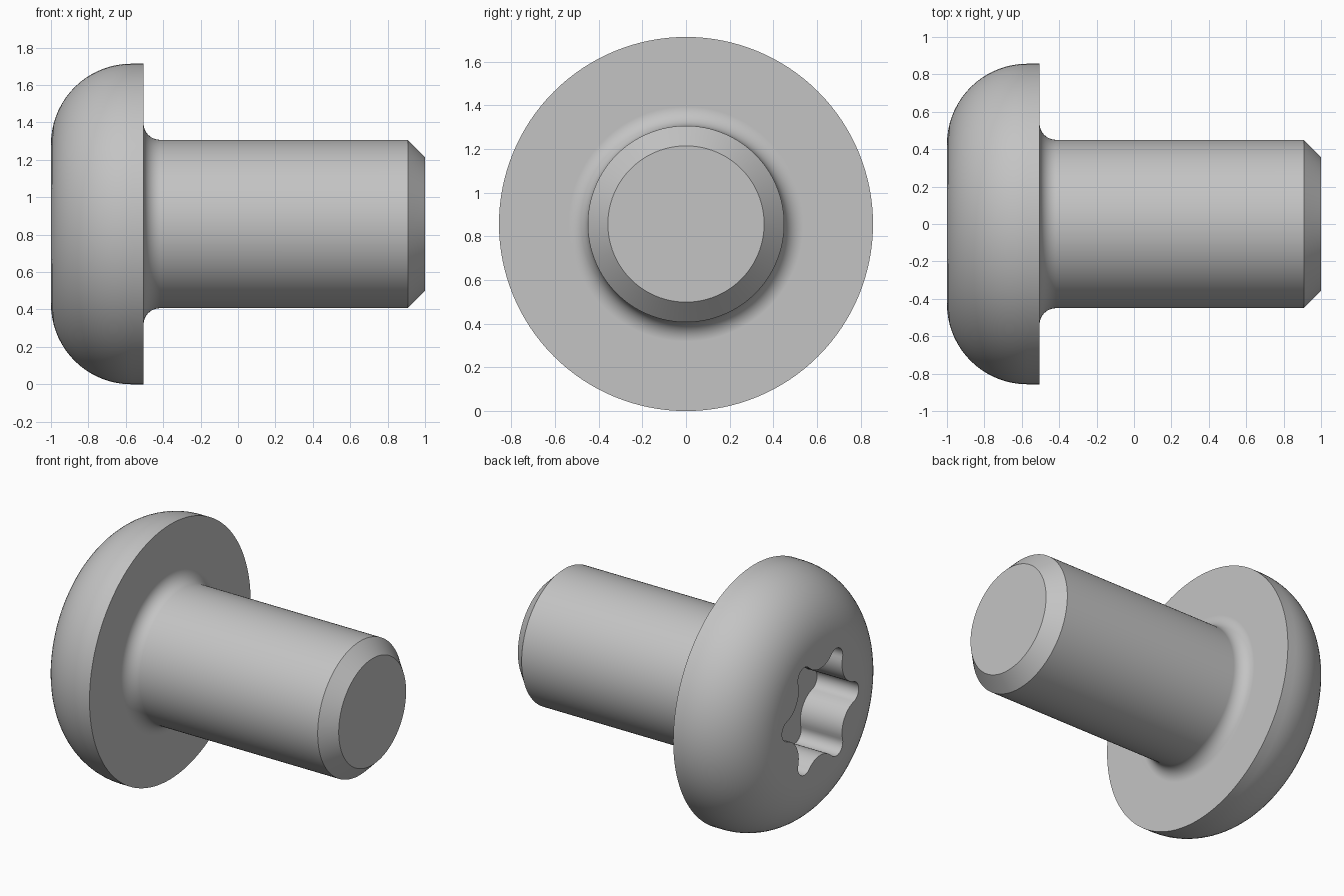
import bpy, bmesh
from math import sin, cos, pi, atan2, hypot, radians
from mathutils import Matrix

cube = bpy.data.objects.get("Cube")
if cube:
    bpy.data.objects.remove(cube, do_unlink=True)

HEAD_R = 0.857
SHAFT_R = 0.45

steel = bpy.data.materials.new("plain_grey_steel")
steel.use_nodes = True
steel.diffuse_color = (0.55, 0.55, 0.55, 1)
steel.node_tree.nodes["Principled BSDF"].inputs["Base Color"].default_value = (0.55, 0.55, 0.55, 1)


def arc(cx, cy, r, a0, a1, n):
    """Points on a circular arc, angles in radians."""
    return [(cx + r * cos(a0 + (a1 - a0) * i / n),
             cy + r * sin(a0 + (a1 - a0) * i / n)) for i in range(n + 1)]


def make_object(name, bm):
    bmesh.ops.recalc_face_normals(bm, faces=bm.faces)
    mesh = bpy.data.meshes.new(name)
    bm.to_mesh(mesh)
    bm.free()
    mesh.materials.append(steel)
    obj = bpy.data.objects.new(name, mesh)
    bpy.context.collection.objects.link(obj)
    obj.location.z = HEAD_R
    return obj


# Screw body: domed head, fillet under the head, shaft and chamfered tip
dome, fillet = 0.43, 0.088
profile = arc(-1 + dome, HEAD_R - dome, dome, pi, pi / 2, 18)
profile += [(-0.505, HEAD_R)]
profile += arc(-0.505 + fillet, SHAFT_R + fillet, fillet, pi, 1.5 * pi, 8)
profile += [(0.908, SHAFT_R), (1.0, 0.358)]

bm = bmesh.new()
verts = [bm.verts.new((x, 0, r)) for x, r in profile]
edges = [bm.edges.new(pair) for pair in zip(verts, verts[1:])]
bmesh.ops.spin(bm, geom=verts + edges, cent=(0, 0, 0), axis=(1, 0, 0),
               angle=2 * pi, steps=128, use_duplicate=False)
bmesh.ops.remove_doubles(bm, verts=bm.verts, dist=0.0001)
bmesh.ops.holes_fill(bm, edges=[e for e in bm.edges if e.is_boundary], sides=0)
screw = make_object("screw_body", bm)

# Six-lobed drive socket: rounded lobes joined by tangent hollows
tip_r, lobe_c, hollow_c = 0.069, 0.338, 0.46
dx, dy = hollow_c * cos(pi / 6) - lobe_c, hollow_c * sin(pi / 6)
hollow_r = hypot(dx, dy) - tip_r
beta = atan2(dy, dx)
half = beta - pi / 6
outline = []
for k in range(6):
    a = k * pi / 3
    outline += arc(lobe_c * cos(a), lobe_c * sin(a), tip_r, a - beta, a + beta, 12)
    b = a + pi / 6
    outline += arc(hollow_c * cos(b), hollow_c * sin(b), hollow_r,
                   b + pi + half, b + pi - half, 12)[1:-1]

bm = bmesh.new()
floor = bm.faces.new([bm.verts.new((-0.69, y, z)) for y, z in outline])
wall = bmesh.ops.extrude_face_region(bm, geom=[floor])
bmesh.ops.translate(bm, vec=(-0.5, 0, 0),
                    verts=[v for v in wall["geom"] if isinstance(v, bmesh.types.BMVert)])
cutter = make_object("socket_cutter", bm)
cutter.hide_render = True

# Cut the socket, then remove the cutter
bpy.ops.object.select_all(action='DESELECT')
bpy.context.view_layer.objects.active = screw
screw.select_set(True)
cut = screw.modifiers.new("socket", 'BOOLEAN')
cut.operation, cut.solver, cut.object = 'DIFFERENCE', 'EXACT', cutter
bpy.ops.object.modifier_apply(modifier=cut.name)
bpy.data.objects.remove(cutter, do_unlink=True)

# Smooth rounded surfaces, crisp rims
bpy.ops.object.shade_smooth_by_angle(angle=radians(30))
weighted = screw.modifiers.new("even_shading", 'WEIGHTED_NORMAL')
weighted.keep_sharp = True
